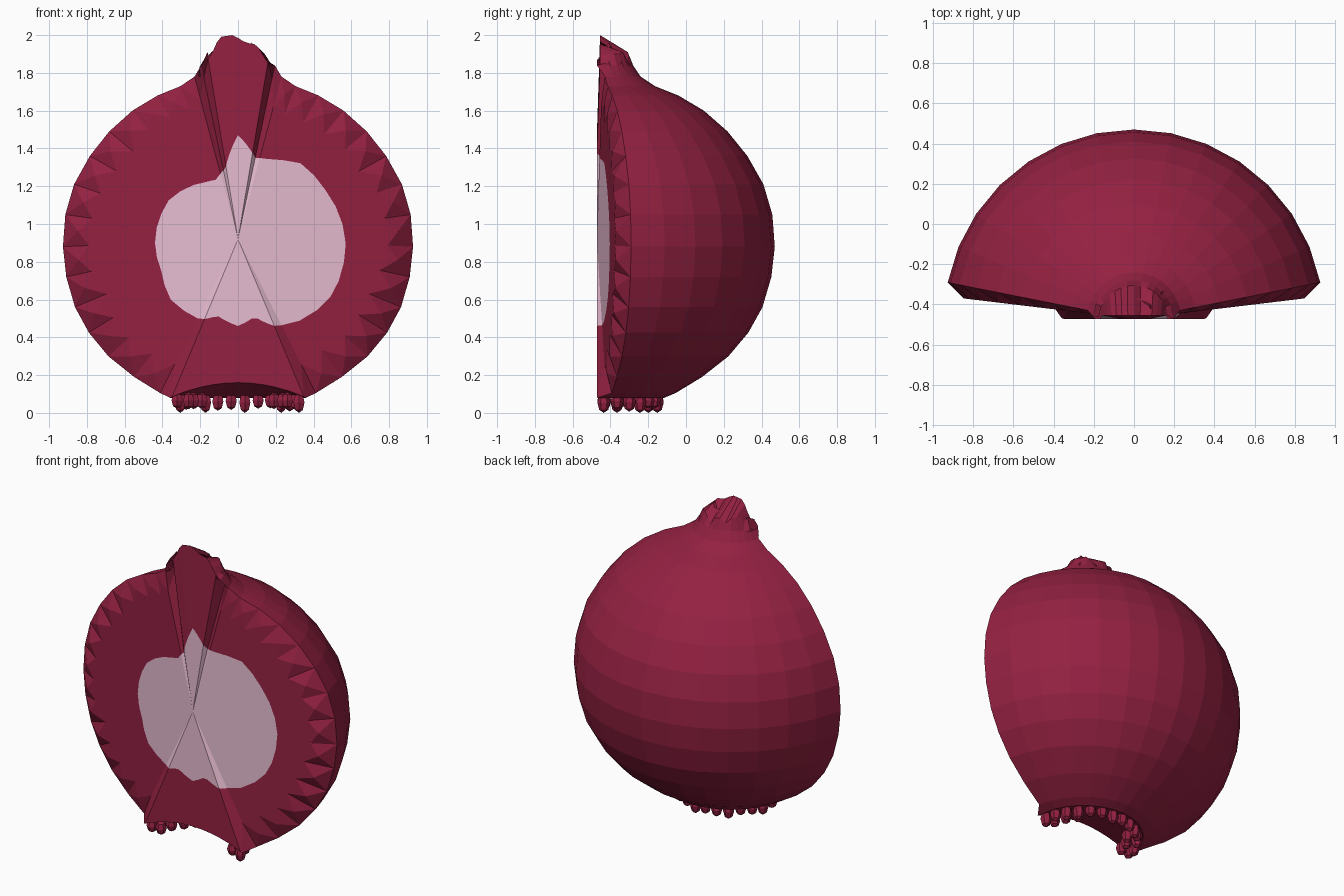
import bpy, bmesh, math, random
from mathutils import Vector

if "Cube" in bpy.data.objects:
    bpy.data.objects.remove(bpy.data.objects["Cube"])

random.seed(4)
AXIS_Y = -0.475                       # axis of the onion lies on the cut side
CENTRE = Vector((0, -0.472, 0.92))    # middle of the cut face


def material(name, rgb):
    m = bpy.data.materials.new(name)
    m.diffuse_color = (*rgb, 1)
    m.use_nodes = True
    m.node_tree.nodes["Principled BSDF"].inputs["Base Color"].default_value = m.diffuse_color
    return m


RED = material("onion red", (0.295, 0.015, 0.054))
PALE = material("pale flesh", (0.84, 0.53, 0.67))


def finish(bm, name, mats):
    bmesh.ops.recalc_face_normals(bm, faces=bm.faces)
    me = bpy.data.meshes.new(name)
    bm.to_mesh(me)
    bm.free()
    for m in mats:
        me.materials.append(m)
    ob = bpy.data.objects.new(name, me)
    bpy.context.collection.objects.link(ob)
    return ob


def polar(r, deg, z):
    a = math.radians(deg)
    return Vector((r * math.cos(a), AXIS_Y + r * math.sin(a), z))


def lookup(table, a):
    for (a0, r0), (a1, r1) in zip(table, table[1:]):
        if a <= a1:
            return r0 + (r1 - r0) * max(0, a - a0) / (a1 - a0)
    return table[-1][1]


# ---- onion half: revolved skin + folded sheet on the cut side ----
profile = [(0.36, 0.08), (0.42, 0.105), (0.56, 0.19), (0.70, 0.30), (0.805, 0.425), (0.88, 0.56),
           (0.927, 0.72), (0.945, 0.88), (0.932, 1.05), (0.885, 1.21), (0.80, 1.36),
           (0.695, 1.49), (0.57, 1.60), (0.435, 1.68), (0.31, 1.73), (0.235, 1.78), (0.195, 1.84)]
neck_top = [1.84, 1.86, 1.90, 1.90, 1.91, 1.88, 1.86, 1.90, 1.91, 1.88, 1.91, 1.92, 1.91, 1.89, 1.87]
COLS = 15

bm = bmesh.new()
grid = []
for i, (r, z) in enumerate(profile + [(0.17, None)]):
    row = []
    for c in range(COLS):
        deg = 11.25 * (c + 1)
        if c in (0, COLS - 1) and (i == 0 or i >= 16):   # root and neck reach the cut plane
            deg = 1 if c == 0 else 179
        row.append(bm.verts.new(polar(r, deg, neck_top[c] if z is None else z)))
    grid.append(row)
for a, b in zip(grid, grid[1:]):
    for c in range(COLS - 1):
        bm.faces.new((a[c], a[c + 1], b[c + 1], b[c]))

# outline of the pale heart: (angle, radius) about the centre
heart = [(0, .57), (30, .53), (52, .52), (65, .46), (78, .44), (90, .55), (100, .38), (112, .33),
         (125, .36), (150, .42), (180, .44), (205, .44), (220, .48), (245, .47), (255, .42),
         (270, .46), (282, .42), (293, .50), (310, .55), (330, .58), (360, .57)]
# top edge of the front neck leaf: (x, z)
crown = [(-.16, 1.87), (-.13, 1.92), (-.10, 1.99), (-.03, 2.0), (0, 1.985), (.04, 1.96),
         (.10, 1.95), (.14, 1.88), (.17, 1.84)]


def cut_point(p, t, slope=0.12):
    q = CENTRE.lerp(p, t)
    q.y = CENTRE.y + slope * abs(q.x)
    return q


# loop entries: (vertex, kind), walking the edge of the skin
def kind(i):
    return "root" if i == 0 else "slit" if i == 16 else "neck" if i == 17 else "rim"


n = len(grid)
loop = ([(grid[i][0], kind(i)) for i in range(n)] +
        [(v, "neck") for v in grid[-1][1:-1]] +
        [(grid[i][-1], kind(i)) for i in reversed(range(n))] +
        [(v, "root") for v in reversed(grid[0][1:-1])])
tooth, inner = [], []
for v, k in loop:
    p, slope = v.co.copy(), 0.0
    if k == "rim":
        slope = 0.12
        t = cut_point(p, random.uniform(0.80, 0.86))
    elif k == "slit":                     # crease beside the neck leaf
        slope = 0.25
        t = cut_point(p, 0.93, 0.42)
    elif k == "neck":                     # flat front leaf of the neck
        x = p.x * 0.93
        t = Vector((x, -0.455, lookup(crown, x)))
    else:                                 # arched lower edge of the sheet
        x = p.x * 0.97
        t = Vector((x, -0.472, 0.16 - 0.075 * (x / 0.35) ** 2))
    a = math.degrees(math.atan2(t.z - CENTRE.z, t.x)) % 360
    d = math.hypot(t.x, t.z - CENTRE.z)
    tooth.append(bm.verts.new(t))
    inner.append(bm.verts.new(cut_point(t, lookup(heart, a) / d, slope)))
mid = bm.verts.new(CENTRE)
for k in range(len(loop)):
    j = (k + 1) % len(loop)
    (a, ka), (b, kb) = loop[k], loop[j]
    if ka == kb == "rim":                 # pleat between rim and flesh
        fold = bm.verts.new(cut_point((a.co + b.co) / 2, 0.92))
        for t in ((a, b, fold), (a, fold, tooth[k]), (b, tooth[j], fold), (tooth[k], fold, tooth[j])):
            bm.faces.new(t)
    else:
        bm.faces.new((a, b, tooth[j], tooth[k]))
    bm.faces.new((tooth[k], tooth[j], inner[j], inner[k]))
    bm.faces.new((inner[k], inner[j], mid)).material_index = 1
finish(bm, "onion_half", [RED, PALE])


# ---- dry leaves wrapped round the neck ----
def leaf(name, r0, r1, a0, a1, z0, tops):
    bm = bmesh.new()
    cols = []
    for k, z in enumerate(tops):
        deg = a0 + (a1 - a0) * k / (len(tops) - 1)
        cols.append([bm.verts.new(polar(r, deg, h))
                     for r, h in ((r0, z0), ((r0 + r1) / 2 + 0.012, (z0 + z) / 2), (r1, z))])
    for p, q in zip(cols, cols[1:]):
        for s in range(2):
            bm.faces.new((p[s], q[s], q[s + 1], p[s + 1]))
    finish(bm, name, [RED])


leaf("neck_leaf_inner", 0.15, 0.10, 20, 160, 1.80, [1.93, 1.96, 1.92, 1.93, 1.91, 1.95, 1.97])
leaf("neck_flake_left", 0.21, 0.175, 140, 176, 1.78, [1.84, 1.91, 1.88])
leaf("neck_flake_right", 0.21, 0.17, 25, 65, 1.78, [1.82, 1.89, 1.83])

# ---- root stubs around the base ----
bm = bmesh.new()


def stub(r, deg, low):
    h = (0.11 - low) / 2
    made = bmesh.ops.create_uvsphere(bm, u_segments=6, v_segments=4, radius=1)["verts"]
    bmesh.ops.scale(bm, verts=made, vec=(0.034, 0.034, h))
    bmesh.ops.translate(bm, verts=made, vec=polar(r, deg, low + h))


for k in range(14):
    stub(0.325, 7 + 166 * k / 13, 0 if k % 3 == 0 else random.uniform(0.005, 0.025))
for deg in (10, 27, 44, 136, 153, 170):
    stub(0.265, deg, 0.02)
finish(bm, "root_stubs", [RED])
